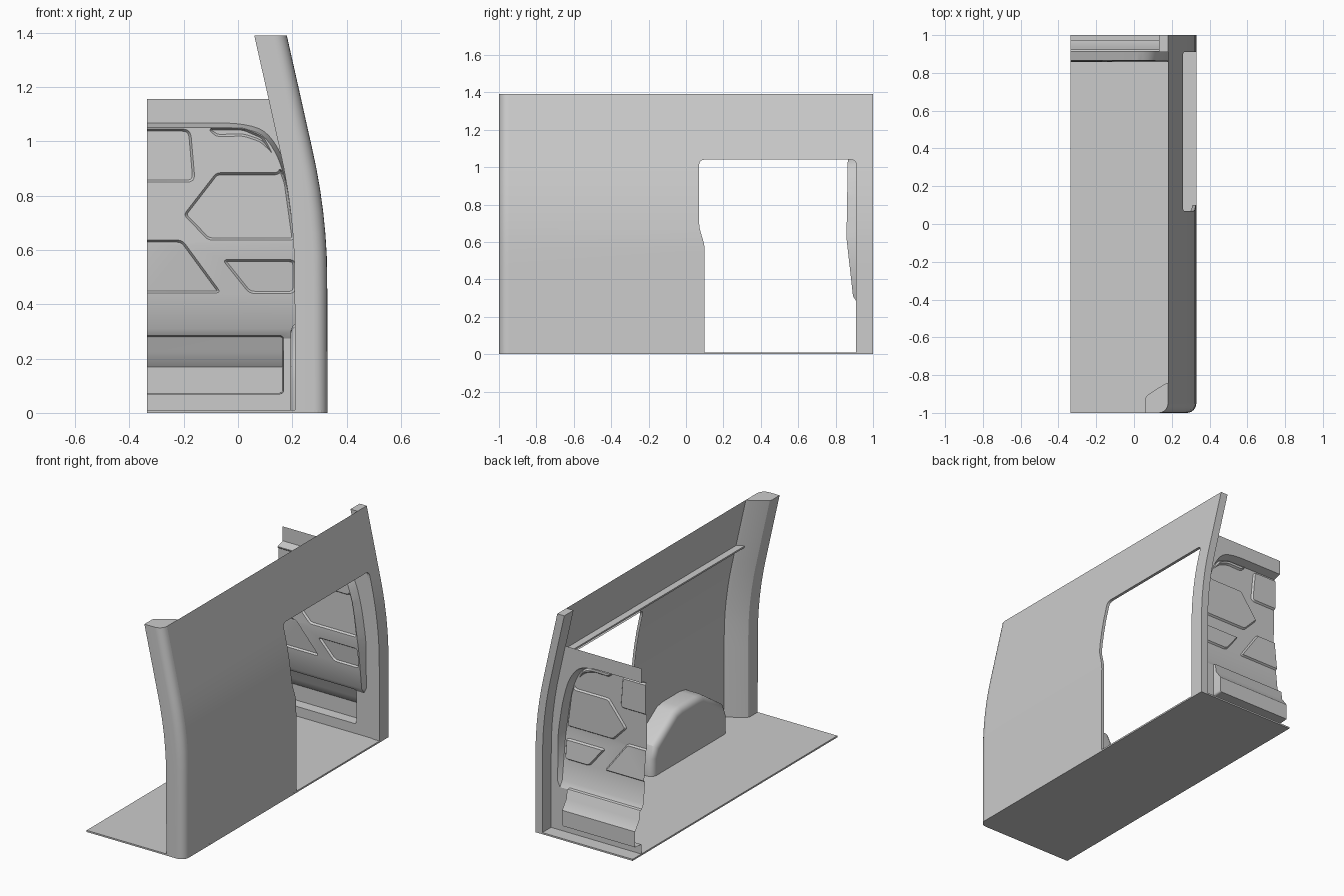
import bpy, bmesh
from math import sin, cos, pi
from mathutils import Vector
from mathutils.geometry import delaunay_2d_cdt

if "Cube" in bpy.data.objects:
    bpy.data.objects.remove(bpy.data.objects["Cube"])

# Outer wall profile (z, x): upright below, leaning inwards above
WALL = [(0, .33), (.45, .329), (.58, .327), (.66, .322), (.74, .314), (.82, .303), (.9, .289),
        (.98, .272), (1.06, .254), (1.155, .233), (1.39, .18)]


def interp(table, z):
    if z <= table[0][0]:
        return table[0][1]
    for (a, u), (b, v) in zip(table, table[1:]):
        if z <= b:
            return u + (v - u) * (z - a) / (b - a)
    return table[-1][1]


def wall_x(z):
    return interp(WALL, z)


def finish(name, bm, smooth=True):
    bmesh.ops.remove_doubles(bm, verts=bm.verts, dist=1e-5)
    bmesh.ops.recalc_face_normals(bm, faces=bm.faces)
    me = bpy.data.meshes.new(name)
    bm.to_mesh(me)
    bm.free()
    ob = bpy.data.objects.new(name, me)
    bpy.context.collection.objects.link(ob)
    if smooth:
        bpy.ops.object.select_all(action='DESELECT')
        ob.select_set(True)
        bpy.context.view_layer.objects.active = ob
        bpy.ops.object.shade_smooth_by_angle(angle=.5)
    return ob


def rounded(pts, r, n=5):
    out = []
    for i, p in enumerate(pts):
        p, a, b = Vector(p), Vector(pts[i - 1]), Vector(pts[(i + 1) % len(pts)])
        u, v = a - p, b - p
        s = p + u.normalized() * min(r, u.length * .45)
        e = p + v.normalized() * min(r, v.length * .45)
        for k in range(n):
            t = k / (n - 1)
            out.append(s * (1 - t) ** 2 + p * 2 * t * (1 - t) + e * t * t)
    return out


def inset(poly, d):
    n = len(poly)
    area = sum(poly[i - 1].x * poly[i].y - poly[i].x * poly[i - 1].y for i in range(n))
    s = 1 if area > 0 else -1
    out = []
    for i, p in enumerate(poly):
        u, v = (p - poly[i - 1]).normalized(), (poly[(i + 1) % n] - p).normalized()
        n1, n2 = Vector((-u.y, u.x)) * s, Vector((-v.y, v.x)) * s
        out.append(p + (n1 + n2) * d / max(.4, 1 + n1.dot(n2)))
    return out


def inside(p, poly):
    hit = False
    for i, b in enumerate(poly):
        a = poly[i - 1]
        if (a[1] > p[1]) != (b[1] > p[1]) and p[0] < a[0] + (b[0] - a[0]) * (p[1] - a[1]) / (b[1] - a[1]):
            hit = not hit
    return hit


def sheet(outer, loops, levels, span, place, holes=()):
    """Triangulated pressed sheet: 2D loops and level lines lifted into 3D."""
    vs, es = [], []
    for loop in [outer, *loops, *holes]:
        k, n = len(vs), len(loop)
        vs += [Vector(p) for p in loop]
        es += [(k + i, k + (i + 1) % n) for i in range(n)]
    for z in levels:
        es.append((len(vs), len(vs) + 1))
        vs += [Vector((span[0], z)), Vector((span[1], z))]
    pts, _, tris, *_ = delaunay_2d_cdt(vs, es, [], 0, 1e-5)
    bm = bmesh.new()
    bv = [bm.verts.new(place(p)) for p in pts]
    for t in tris:
        c = sum((pts[i] for i in t), Vector((0, 0))) / len(t)
        if inside(c, outer) and not any(inside(c, h) for h in holes):
            bm.faces.new([bv[i] for i in t])
    bmesh.ops.delete(bm, geom=[v for v in bm.verts if not v.link_faces], context='VERTS')
    return bm


def sweep(name, section, zs, cap=True, closed=False):
    """Sweep an (inward offset, y) section up the wall profile."""
    bm = bmesh.new()
    rows = [[bm.verts.new((wall_x(z) + o, y, z)) for o, y in section] for z in zs]
    for a, b in zip(rows, rows[1:]):
        for i in range(0 if closed else 1, len(section)):
            bm.faces.new((a[i - 1], a[i], b[i], b[i - 1]))
    if cap:
        bm.faces.new(rows[-1])
    if closed:
        bm.faces.new(rows[0])
    return finish(name, bm)


# Floor slab with rounded front corner
arc = [(-.05 + .05 * cos(a * pi / 12), -.95 - .05 * sin(a * pi / 12)) for a in range(7)]
bm = bmesh.new()
ring = [(.33 + o, y) for o, y in arc] + [(-.335, -1), (-.335, 1), (.33, 1)]
f = bm.faces.new([bm.verts.new((x, y, 0)) for x, y in ring])
ext = bmesh.ops.extrude_face_region(bm, geom=[f])
bmesh.ops.translate(bm, verts=[v for v in ext['geom'] if isinstance(v, bmesh.types.BMVert)], vec=(0, 0, .01))
if not any(abs(f.calc_center_median().z) < 1e-6 for f in bm.faces):
    bm.faces.new([v for v in bm.verts if v.co.z < 1e-6])
finish("floor", bm, False)

# Outer side wall with sliding door opening
zs = [z for z, _ in WALL]
door = rounded([(.91, -.1), (.91, 1.04), (.07, 1.04), (.07, .68), (.1, .58), (.1, -.1)], .03)
wall = [(-.95, 0), (1, 0), (1, 1.39), (-.95, 1.39)]
bm = sheet(wall, [], zs[1:-1], (-.95, 1), lambda p: (wall_x(p.y), p.x, p.y), [door])
# Folded return flange round the opening
rim = [e for e in bm.edges if e.is_boundary and all(.06 < v.co.y < .915 and v.co.z < 1.05 for v in e.verts)
       and sum(v.co.z for v in e.verts) > 1e-4]
ext = bmesh.ops.extrude_edge_only(bm, edges=rim)
bmesh.ops.translate(bm, verts=[v for v in ext['geom'] if isinstance(v, bmesh.types.BMVert)], vec=(-.018, 0, 0))
finish("side_wall", bm)

# Pillars at both ends
sweep("front_pillar", arc + [(-.12, -1), (-.12, -.925), (-.115, -.912), (-.1, -.9), (-.02, -.848), (0, -.842)], zs)
sweep("rear_pillar", [(0, 1), (-.048, 1), (-.048, .91), (0, .91)], zs)

# Header rail above the door
sweep("header_rail", [(-.002, -.86), (-.045, -.86), (-.045, .912), (-.002, .912)], [1.08, 1.092], closed=True)

# Wheel arch: side profile pushed inwards and rounded
bm = bmesh.new()
prof = [(.05, 0), (.05, .12), (.02, .19), (-.18, .325), (-.24, .335), (-.4, .335), (-.46, .325),
        (-.66, .19), (-.69, .12), (-.69, 0)]
a = [bm.verts.new((.325, y, z)) for y, z in prof]
b = [bm.verts.new((.193, y, z)) for y, z in prof]
for i in range(1, len(prof)):
    bm.faces.new((a[i - 1], a[i], b[i], b[i - 1]))
bm.faces.new(b)
bmesh.ops.recalc_face_normals(bm, faces=bm.faces)
edge = [e for e in bm.edges if len(e.link_faces) == 2 and all(abs(v.co.x - .193) < 1e-4 for v in e.verts)]
bmesh.ops.bevel(bm, geom=edge, offset=.04, segments=5, profile=.5, affect='EDGES')
finish("wheel_arch", bm)

# Bulkhead: pressed panel with raised field, recesses and a lower pocket
main = rounded([(-.5, -.2), (-.5, 1.068), (0, 1.068), (.1, 1.045), (.165, .95), (.205, .8),
                (.235, .6), (.24, -.2)], .06)
pocket = rounded([(-.5, .07), (-.5, .285), (.168, .285), (.168, .07)], .015)
panels = [
    rounded([(-.5, .85), (-.5, 1.046), (-.175, 1.046), (-.158, .85)], .03),          # window recess
    rounded([(-.115, 1.05), (-.08, 1.018), (.02, 1.02), (.08, 1.0), (.12, .965), (.155, .9), (.145, .885),
             (-.08, .885), (-.2, .73), (-.11, .637), (.208, .637), (.192, .75), (.178, .85), (.14, .95),
             (.09, 1.02), (.02, 1.05)], .015),                                       # curved recess
    rounded([(-.5, .442), (-.5, .637), (-.205, .637), (-.062, .442)], .02),          # lower left recess
    rounded([(-.058, .565), (.21, .565), (.21, .44), (.042, .44)], .02),             # lower right recess
]
FIELD = [(0, .915), (.275, .915), (.31, .893), (.62, .858), (1.1, .866)]
STEP = [(0, .06), (.17, .06), (.225, .02), (.28, .012)]
D, W = .008, .016
main_mid, pocket_mid = inset(main, W / 2), inset(pocket, .002)
mids = [inset(p, D / 2) for p in panels]


def press(p):
    y = interp(FIELD, p.y) if inside(p, main_mid) else .915
    y += interp(STEP, p.y) if inside(p, pocket_mid) else 0
    y += .011 if any(inside(p, m) for m in mids) else 0
    return p.x, y, p.y


side = [(wall_x(z) - .047, z) for z in zs if .01 < z < 1.155]
outer = [(-.335, .005), (.283, .005), *side, (wall_x(1.157) - .047, 1.157), (-.335, 1.157)]
loops = [main, inset(main, W), pocket, inset(pocket, .004)] + panels + [inset(p, D) for p in panels]
bm = sheet(outer, loops, [.17, .225, .275, .31, .62], (-.5, .4), press)
finish("bulkhead", bm)
